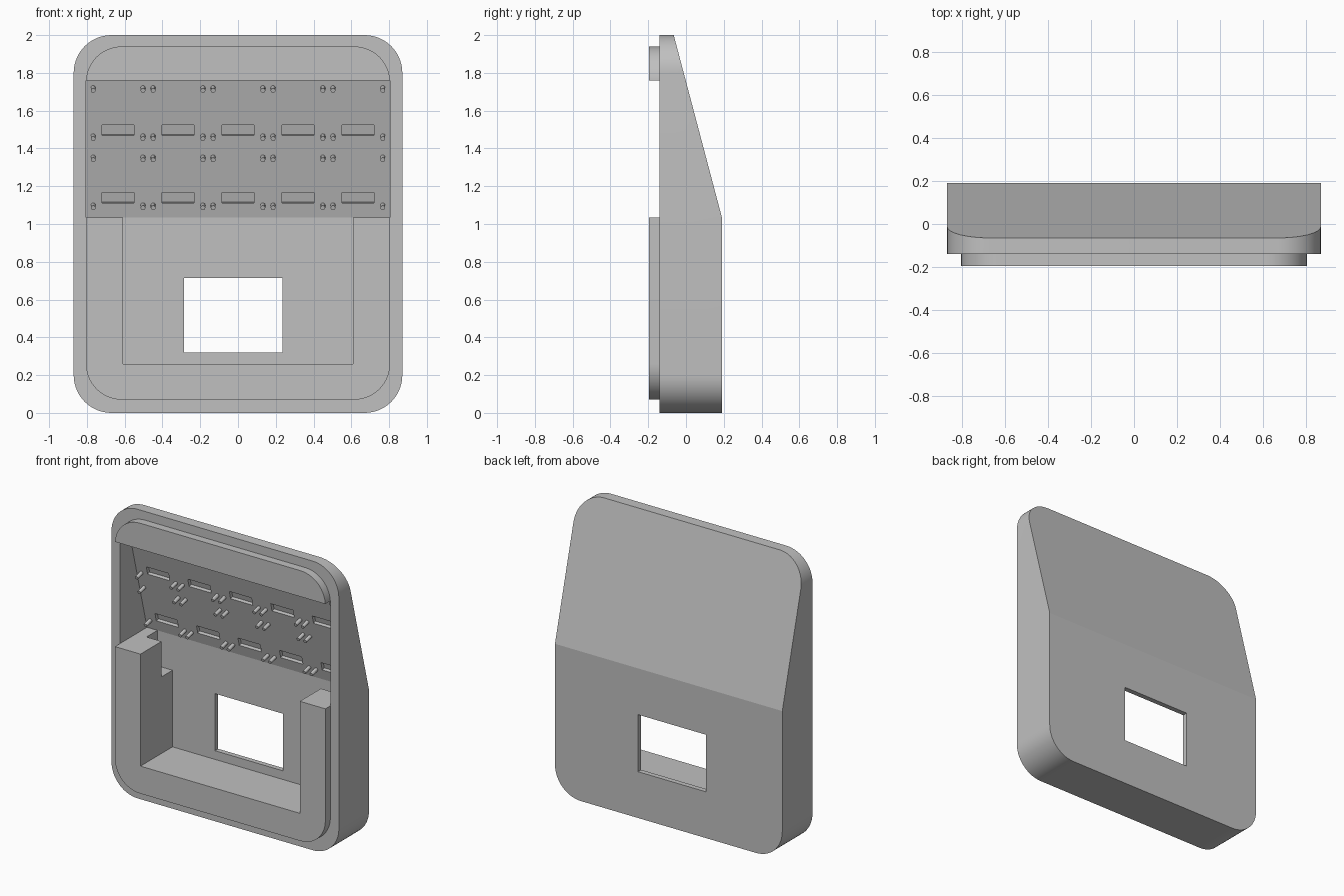
import bpy, bmesh, math
from mathutils import Matrix, Vector

if "Cube" in bpy.data.objects:
    bpy.data.objects.remove(bpy.data.objects["Cube"])

grey = bpy.data.materials.new("plain grey")
grey.use_nodes = True
grey.diffuse_color = (0.53, 0.53, 0.53, 1)
grey.node_tree.nodes["Principled BSDF"].inputs["Base Color"].default_value = (0.53, 0.53, 0.53, 1)

BACK, BEND = 0.155, 1.035           # inner back wall depth, height where it tilts
TILT = math.atan(0.255 / 0.965)


def prism(name, points, axis, start, end):
    """Extrude a closed outline along one axis; points hold the other two."""
    bm = bmesh.new()
    verts = []
    for a, b in points:
        co = [a, b]
        co.insert(axis, start)
        verts.append(bm.verts.new(co))
    face = bm.faces.new(verts)
    new = bmesh.ops.extrude_face_region(bm, geom=[face])["geom"]
    shift = Vector((0, 0, 0))
    shift[axis] = end - start
    bmesh.ops.translate(bm, vec=shift, verts=[v for v in new if isinstance(v, bmesh.types.BMVert)])
    return finish(name, bm)


def finish(name, bm):
    bmesh.ops.recalc_face_normals(bm, faces=bm.faces[:])
    mesh = bpy.data.meshes.new(name)
    bm.to_mesh(mesh)
    bm.free()
    mesh.materials.append(grey)
    ob = bpy.data.objects.new(name, mesh)
    bpy.context.collection.objects.link(ob)
    return ob


def box(name, x0, x1, y0, y1, z0, z1):
    return prism(name, [(x0, z0), (x1, z0), (x1, z1), (x0, z1)], 1, y0, y1)


def rounded(half, z0, z1, r, steps=14):
    """Rounded rectangle outline in x and z."""
    pts = []
    corners = [(half - r, z1 - r), (r - half, z1 - r), (r - half, z0 + r), (half - r, z0 + r)]
    for q, (cx, cz) in enumerate(corners):
        for i in range(steps + 1):
            a = (q + i / steps) * math.pi / 2
            pts.append((cx + r * math.cos(a), cz + r * math.sin(a)))
    return pts


def combine(target, other, operation="DIFFERENCE"):
    other.hide_render = True
    mod = target.modifiers.new("cut", "BOOLEAN")
    mod.operation, mod.solver, mod.object = operation, "EXACT", other
    bpy.ops.object.select_all(action="DESELECT")
    bpy.context.view_layer.objects.active = target
    target.select_set(True)
    bpy.ops.object.modifier_apply(modifier=mod.name)
    bpy.data.objects.remove(other)


def panel_y(z):
    return BACK - math.tan(TILT) * (z - BEND)


def on_panel(x, z):
    return Matrix.Translation((x, panel_y(z), z)) @ Matrix.Rotation(TILT, 4, "X")


# Housing with a sloped upper back
housing = prism("housing", rounded(0.87, 0, 2, 0.2), 1, -0.14, 0.19)
s = math.tan(TILT)
combine(housing, prism("slope_cutter", [(0.19, BEND), (0.19 - s * 1.2, BEND + 1.2), (0.5, BEND + 1.2), (0.5, BEND)],
                       0, -1, 1))

# Raised front lip, interrupted across the panel opening
lip = prism("front_lip", rounded(0.805, 0.07, 1.94, 0.19), 1, -0.195, -0.11)
combine(lip, box("lip_gap", -1, 1, -0.3, 0, BEND, 1.76))
combine(housing, lip, "UNION")

# Upper cavity in front of the tilted panel
combine(housing, prism("upper_cavity", [(-0.3, BEND), (BACK, BEND), (panel_y(1.76), 1.76), (-0.3, 1.76)],
                       0, -0.805, 0.805))


# Lower cavity and the notches behind its two posts
def well(name, y0, z0, x0, x1):
    top = BEND + 0.03
    return prism(name, [(y0, z0), (BACK, z0), (BACK, BEND), (BACK - 0.02, top), (y0, top)], 0, x0, x1)


combine(housing, well("lower_cavity", -0.3, 0.26, -0.61, 0.61))
for x0, x1 in ((-0.725, -0.55), (0.55, 0.725)):
    combine(housing, well("post_notch", 0.035, 0.79, x0, x1))

# Window through the back wall
combine(housing, box("window_cutter", -0.285, 0.235, 0.1, 0.3, 0.32, 0.715))

# Slots and pegs in five bays
bays = [-0.635 + 0.3175 * k for k in range(5)]
slots = bmesh.new()
pegs = bmesh.new()
for x in bays:
    for z in (1.138, 1.497):
        bmesh.ops.create_cube(slots, size=1, matrix=on_panel(x, z) @ Matrix.Diagonal((0.17, 0.046, 0.058, 1)))
    for dx in (-0.132, 0.132):
        for z in (1.1, 1.354, 1.466, 1.721):
            spot = on_panel(x + dx, z) @ Matrix.Translation((0, -0.025, 0)) @ Matrix.Rotation(math.pi / 2, 4, "X")
            bmesh.ops.create_cone(pegs, cap_ends=True, segments=16, radius1=0.0125, radius2=0.0125,
                                  depth=0.065, matrix=spot)
combine(housing, finish("slot_cutter", slots))
peg_set = finish("mounting_pegs", pegs)

# Smooth the rounded corners and pegs, keep edges sharp
for ob in (housing, peg_set):
    bpy.ops.object.select_all(action="DESELECT")
    bpy.context.view_layer.objects.active = ob
    ob.select_set(True)
    bpy.ops.object.shade_smooth_by_angle(angle=math.radians(12))
bpy.ops.object.select_all(action="DESELECT")
bpy.context.view_layer.objects.active = peg_set
peg_set.select_set(True)
bpy.ops.object.shade_smooth_by_angle(angle=math.radians(30))
